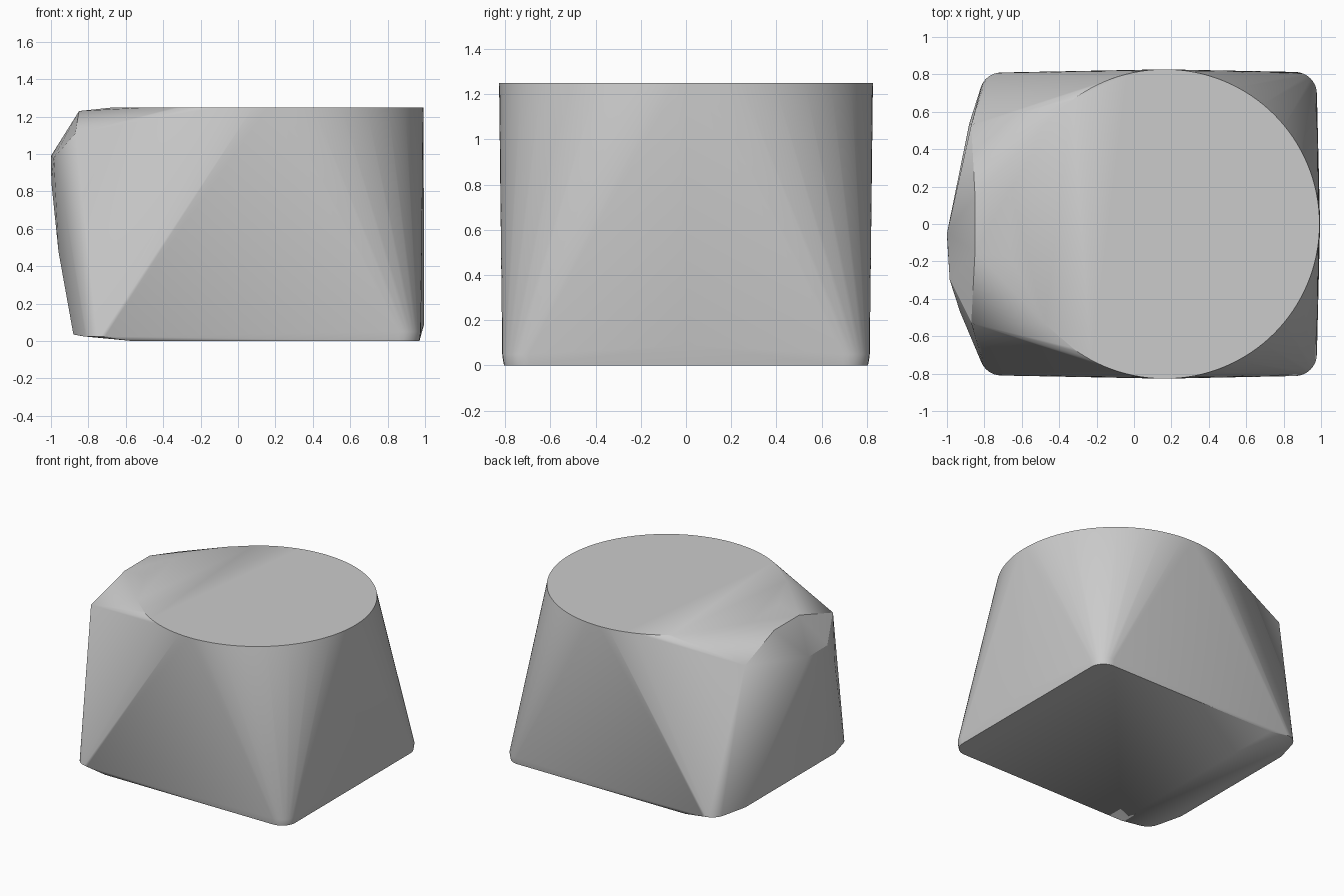
import bpy
import bmesh
from math import sin, cos, pi, radians

old = bpy.data.objects.get("Cube")
if old:
    bpy.data.objects.remove(old, do_unlink=True)

grey = bpy.data.materials.new("plain grey")
grey.use_nodes = True
colour = (0.6, 0.6, 0.6, 1)
grey.diffuse_color = colour
grey.node_tree.nodes["Principled BSDF"].inputs["Base Color"].default_value = colour


def arc(cx, cy, radius, start, end, steps, z):
    """Points along a horizontal arc, angles in radians."""
    angles = [start + (end - start) * i / steps for i in range(steps + 1)]
    return [(cx + radius * cos(a), cy + radius * sin(a), z) for a in angles]


points = []

# Round top rim, open towards the faceted end
points += arc(0.165, 0, 0.827, radians(-127), radians(127), 90, 1.25)

# Rounded corners of the base: right side flat, left side slightly raised
for side in (1, -1):
    for z, grow in ((0, 0), (0.05, 0.008)):
        for x, y, h in arc(0.86, 0.695, 0.11 + grow, 0, pi / 2, 8, z):
            points.append((x, side * y, h))
    for x, y, h in arc(-0.71, 0.695, 0.115, pi / 2, pi, 8, 0.025):
        points.append((x, side * y, h))
    points.append((-0.56, side * 0.805, 0))
    points.append((-0.88, side * 0.54, 0.035))
    # Upper corners of the faceted end
    points.append((-0.87, side * 0.53, 1.11))
    points.append((-0.85, side * 0.15, 1.23))
    points.append((-0.475, side * 0.535, 1.25))
    points.append((-0.66, side * 0.18, 1.25))

# Low point on the right face
points.append((0.995, 0, 0.09))

# Bulge on the faceted end
points += [(-1, -0.05, 0.99), (-0.985, -0.3, 0.98), (-0.998, -0.1, 0.85),
           (-0.96, -0.3, 0.48), (-0.93, -0.47, 0.75)]

# Wrap everything in a convex skin
bm = bmesh.new()
for p in points:
    bm.verts.new(p)
hull = bmesh.ops.convex_hull(bm, input=bm.verts)
loose = {v for v in hull["geom_interior"] + hull["geom_unused"]
         if isinstance(v, bmesh.types.BMVert)}
bmesh.ops.delete(bm, geom=list(loose), context="VERTS")
bmesh.ops.dissolve_limit(bm, angle_limit=radians(0.2), verts=bm.verts, edges=bm.edges)
bmesh.ops.recalc_face_normals(bm, faces=bm.faces)

mesh = bpy.data.meshes.new("block")
bm.to_mesh(mesh)
bm.free()
mesh.materials.append(grey)
block = bpy.data.objects.new("block", mesh)
bpy.context.collection.objects.link(block)

bpy.ops.object.select_all(action="DESELECT")
block.select_set(True)
bpy.context.view_layer.objects.active = block
bpy.ops.object.shade_smooth_by_angle(angle=radians(30))
